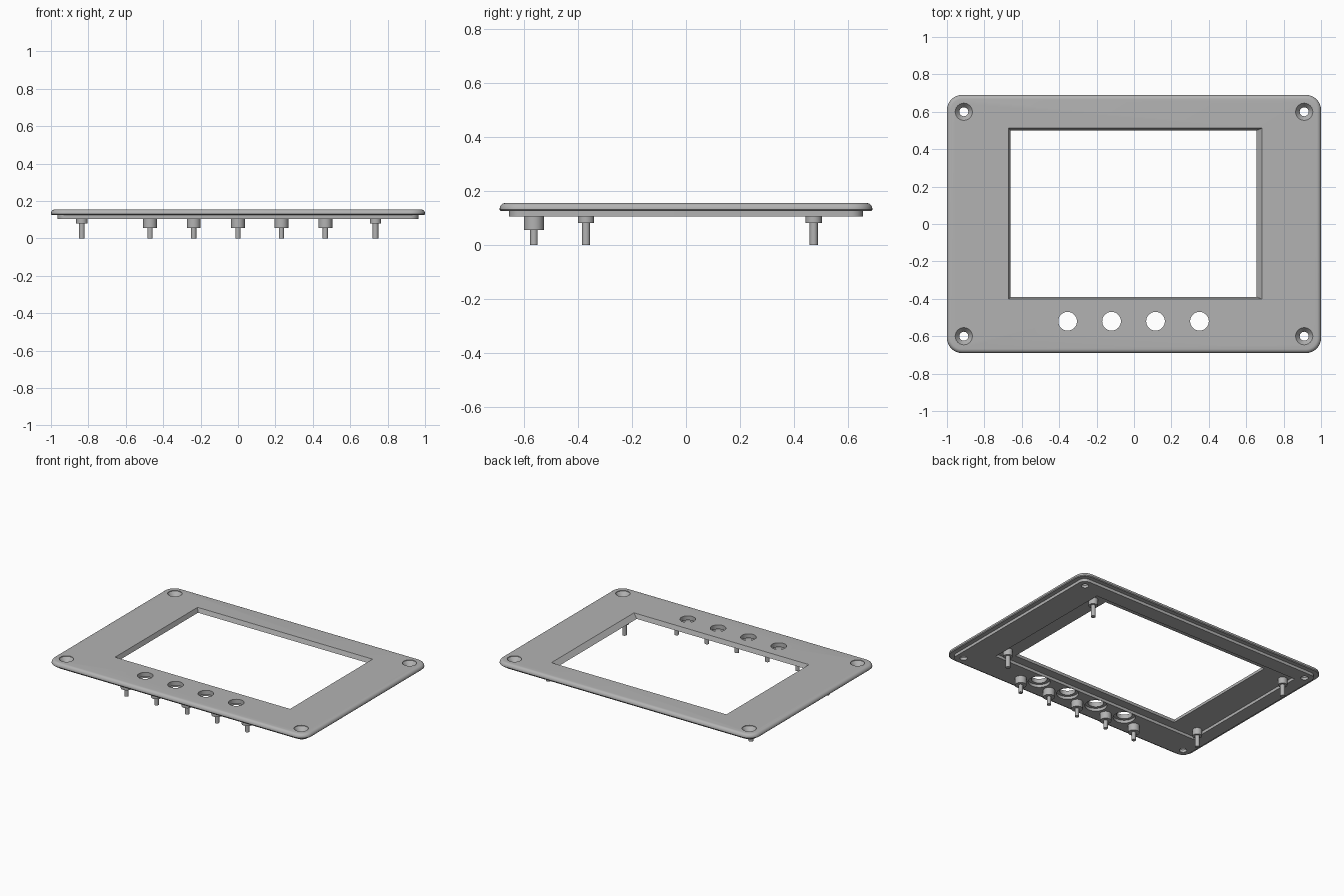
import bpy, bmesh, math

cube = bpy.data.objects.get("Cube")
if cube:
    bpy.data.objects.remove(cube, do_unlink=True)

grey = bpy.data.materials.new("plain grey")
grey.use_nodes = True
grey.diffuse_color = (0.45, 0.45, 0.45, 1)
grey.node_tree.nodes["Principled BSDF"].inputs["Base Color"].default_value = grey.diffuse_color

BACK, FLOOR, TOP = 0.105, 0.125, 0.155


def rect(x0, x1, y0, y1, z):
    return [(x0, y0, z), (x1, y0, z), (x1, y1, z), (x0, y1, z)]


def rounded_rect(hx, hy, r, z, steps=8):
    pts = []
    for q, (sx, sy) in enumerate([(1, 1), (-1, 1), (-1, -1), (1, -1)]):
        for i in range(steps + 1):
            a = math.pi / 2 * (q + i / steps)
            pts.append((sx * (hx - r) + r * math.cos(a), sy * (hy - r) + r * math.sin(a), z))
    return pts


def circle(x, y, r, z, n=32):
    return [(x + r * math.cos(math.tau * i / n), y + r * math.sin(math.tau * i / n), z) for i in range(n)]


def loft(name, loops):
    """Closed solid through matching loops, listed from the bottom up."""
    bm = bmesh.new()
    rings = [[bm.verts.new(p) for p in loop] for loop in loops]
    n = len(rings[0])
    for a, b in zip(rings, rings[1:]):
        for i in range(n):
            j = (i + 1) % n
            bm.faces.new((a[i], a[j], b[j], b[i]))
    bm.faces.new(rings[0][::-1])
    bm.faces.new(rings[-1])
    bmesh.ops.recalc_face_normals(bm, faces=bm.faces)
    mesh = bpy.data.meshes.new(name)
    bm.to_mesh(mesh)
    bm.free()
    mesh.materials.append(grey)
    obj = bpy.data.objects.new(name, mesh)
    bpy.context.collection.objects.link(obj)
    return obj


def lathe(name, x, y, profile):
    return loft(name, [circle(x, y, r, z) for r, z in profile])


def activate(obj):
    bpy.ops.object.select_all(action='DESELECT')
    obj.select_set(True)
    bpy.context.view_layer.objects.active = obj


def cut(target, cutter):
    cutter.hide_render = True
    mod = target.modifiers.new("cut", 'BOOLEAN')
    mod.operation, mod.solver, mod.object = 'DIFFERENCE', 'EXACT', cutter
    activate(target)
    bpy.ops.object.modifier_apply(modifier=mod.name)
    bpy.data.objects.remove(cutter, do_unlink=True)


# Bezel plate: narrower back lip, then a face plate with a rounded top edge
def outline(inset, z):
    return rounded_rect(1 - inset, 0.69 - inset, 0.08 - inset, z)


edge = 0.022
loops = [outline(0.035, BACK), outline(0.035, FLOOR), outline(0.005, FLOOR), outline(0, FLOOR + 0.005)]
for k in range(7):
    a = math.pi / 2 * k / 6
    loops.append(outline(edge * (1 - math.cos(a)), TOP - edge + edge * math.sin(a)))
bezel = loft("bezel_plate", loops)

# Shallow display pocket in the back
cut(bezel, loft("pocket_cutter", [rect(-0.87, 0.77, -0.45, 0.55, z) for z in (0.05, FLOOR)]))

# Display window with sloping sides, the right one widest
def window(t):
    return rect(-0.66 - 0.012 * t, 0.655 + 0.03 * t, -0.39 - 0.012 * t, 0.5 + 0.012 * t,
                FLOOR + (TOP - FLOOR) * t)


cut(bezel, loft("window_cutter", [window(-0.3), window(1.3)]))

# Button holes, counterbored from the back
for x in (-0.355, -0.12, 0.115, 0.35):
    cut(bezel, lathe("button_cutter", x, -0.52, [(0.07, 0.05), (0.07, FLOOR), (0.05, FLOOR), (0.05, 0.2)]))

# Countersunk corner screw holes
for x in (-0.91, 0.91):
    for y in (-0.6, 0.6):
        cut(bezel, lathe("screw_cutter", x, y, [(0.024, 0.05), (0.024, 0.123), (0.046, TOP - 0.004), (0.046, 0.2)]))

parts = [bezel]

# Button board posts along the front
for i, x in enumerate((-0.47, -0.237, 0, 0.232, 0.467)):
    parts.append(lathe(f"button_post_{i + 1}", x, -0.563,
                       [(0.014, 0), (0.014, 0.055), (0.037, 0.055), (0.037, BACK + 0.003)]))

# Display posts at the pocket corners
for x, side in ((-0.835, "right"), (0.735, "left")):
    for y, end in ((-0.37, "front"), (0.473, "back")):
        parts.append(lathe(f"display_post_{end}_{side}", x, y,
                           [(0.015, 0), (0.015, 0.08), (0.03, 0.08), (0.03, FLOOR + 0.003)]))

for obj in parts:
    activate(obj)
    bpy.ops.object.shade_smooth_by_angle(angle=math.radians(30))
